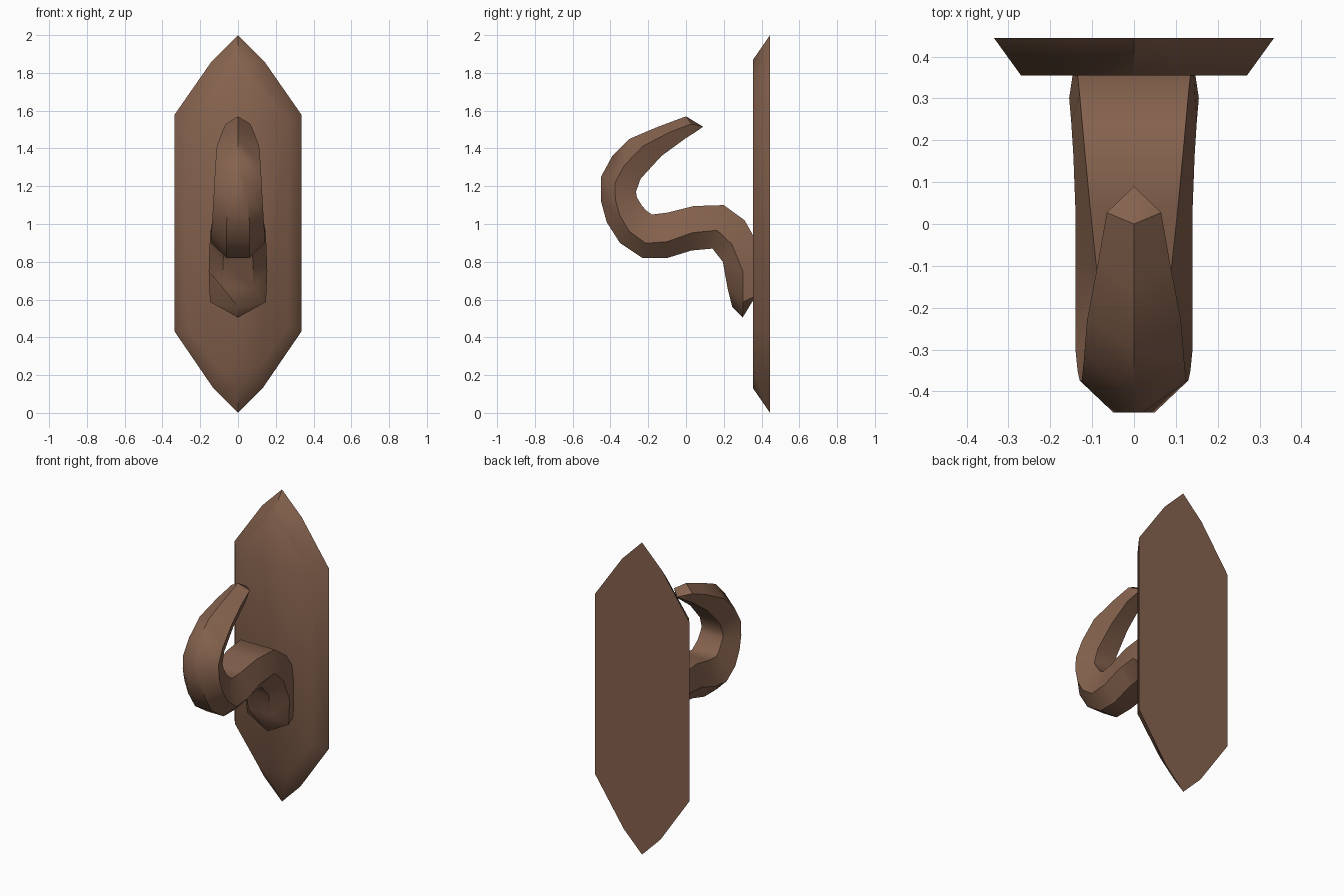
import bpy, bmesh
from mathutils import Vector

if "Cube" in bpy.data.objects:
    bpy.data.objects.remove(bpy.data.objects["Cube"])

brown = bpy.data.materials.new("dark brown")
brown.diffuse_color = (0.235, 0.122, 0.075, 1)
brown.use_nodes = True
brown.node_tree.nodes["Principled BSDF"].inputs["Base Color"].default_value = brown.diffuse_color


def finish(bm, name, angle):
    bmesh.ops.remove_doubles(bm, verts=bm.verts, dist=0.0005)
    bmesh.ops.recalc_face_normals(bm, faces=bm.faces)
    me = bpy.data.meshes.new(name)
    bm.to_mesh(me)
    bm.free()
    me.materials.append(brown)
    ob = bpy.data.objects.new(name, me)
    bpy.context.collection.objects.link(ob)
    bpy.ops.object.select_all(action='DESELECT')
    ob.select_set(True)
    bpy.context.view_layer.objects.active = ob
    bpy.ops.object.shade_smooth_by_angle(angle=angle)


def bridge(bm, a, b):
    n = len(a)
    for i in range(n):
        bm.faces.new((a[i], a[(i + 1) % n], b[(i + 1) % n], b[i]))


def mirrored(half):
    # half outline from bottom point to top point, mirrored over x = 0
    return half + [(-x, z) for x, z in half[-2:0:-1]]


# wall plate: pointed outline with chamfered front
bm = bmesh.new()
back = mirrored([(0, 0), (.13, .13), (.335, .43), (.335, 1.58), (.14, 1.86), (0, 2)])
front = mirrored([(0, .13), (.10, .23), (.27, .46), (.27, 1.55), (.11, 1.77), (0, 1.87)])
rb = [bm.verts.new((x, .445, z)) for x, z in back]
rf = [bm.verts.new((x, .355, z)) for x, z in front]
bridge(bm, rb, rf)
bm.faces.new(rb)
bm.faces.new(rf)
finish(bm, "wall_plate", 0.9)

# hook: six-sided sections (outer y, z, half width; inner y, z, half width; middle half width, fraction)
stations = [
    (.00, 1.57, 0, .055, 1.49, .03, .065, .5),
    (-.16, 1.51, 0, .00, 1.455, .05, .085, .45),
    (-.30, 1.45, 0, -.13, 1.36, .06, .112, .42),
    (-.39, 1.36, 0, -.24, 1.24, .07, .12, .42),
    (-.45, 1.25, .022, -.265, 1.17, .075, .125, .4),
    (-.45, 1.12, .05, -.26, 1.14, .08, .13, .4),
    (-.42, 1.01, .06, -.235, 1.10, .08, .135, .38),
    (-.35, .90, .06, -.21, 1.07, .085, .14, .36),
    (-.23, .82, .06, -.18, 1.05, .085, .14, .34),
    (-.10, .82, .06, -.10, 1.06, .09, .14, .36),
    (.03, .86, .065, .04, 1.095, .105, .14, .4),
    (.14, .87, .07, .20, 1.10, .12, .145, .42),
    (.195, .80, .08, .31, 1.02, .13, .15, .42),
    (.22, .66, .08, .40, .86, .14, .155, .45),
    (.245, .56, 0, .37, .62, .14, .148, .45),
]
bm = bmesh.new()
rings = []
for oy, oz, ow, iy, iz, iw, mw, f in stations:
    my, mz = oy + (iy - oy) * f, oz + (iz - oz) * f
    pts = [(ow, oy, oz), (mw, my, mz), (iw, iy, iz),
           (-iw, iy, iz), (-mw, my, mz), (-ow, oy, oz)]
    rings.append([bm.verts.new(p) for p in pts])
for a, b in zip(rings, rings[1:]):
    bridge(bm, a, b)
# pointed ends
for ring, tip in ((rings[0], (0, .09, 1.515)), (rings[-1], (0, .30, .505))):
    v = bm.verts.new(Vector(tip))
    for i in range(6):
        bm.faces.new((ring[i], ring[(i + 1) % 6], v))
bmesh.ops.dissolve_degenerate(bm, dist=0.0005, edges=bm.edges)
finish(bm, "hook", 0.75)
